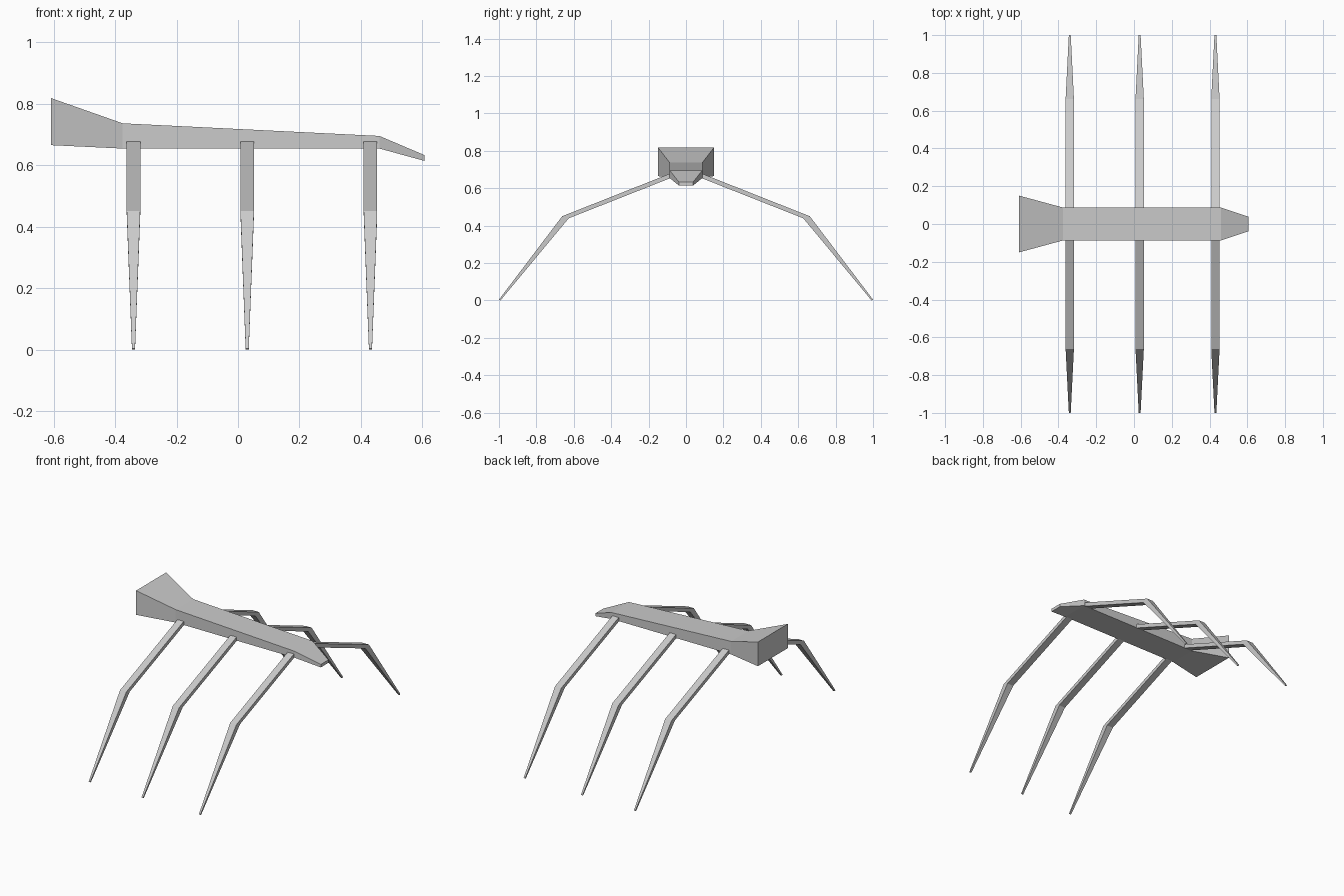
import bpy

if "Cube" in bpy.data.objects:
    bpy.data.objects.remove(bpy.data.objects["Cube"])


def loft(name, rings):
    """Flat-shaded solid through a run of four-cornered rings."""
    verts = [v for ring in rings for v in ring]
    n = len(rings)
    faces = [(3, 2, 1, 0), tuple(range(4 * n - 4, 4 * n))]
    for i in range(n - 1):
        for k in range(4):
            a, b = 4 * i + k, 4 * i + (k + 1) % 4
            faces.append((a, b, b + 4, a + 4))
    mesh = bpy.data.meshes.new(name)
    mesh.from_pydata(verts, [], faces)
    mesh.update()
    obj = bpy.data.objects.new(name, mesh)
    bpy.context.collection.objects.link(obj)
    return obj


# Body: x, half width, bottom z, top z
body = [(-0.608, 0.15, 0.665, 0.818), (-0.375, 0.087, 0.654, 0.736),
        (0.46, 0.087, 0.654, 0.695), (0.606, 0.038, 0.614, 0.633)]
loft("body", [[(x, -w, lo), (x, w, lo), (x, w, hi), (x, -w, hi)]
              for x, w, lo, hi in body])

# Legs: upper (y, z), lower (y, z), half width
leg = [((0.088, 0.677), (0.080, 0.655), 0.022),
       ((0.662, 0.450), (0.627, 0.439), 0.022),
       ((1.0, 0.004), (0.992, 0.0), 0.005)]
for row, x in zip(("rear", "middle", "front"), (-0.34, 0.03, 0.431)):
    for side, s in (("right", -1), ("left", 1)):
        rings = []
        for (uy, uz), (ly, lz), w in leg:
            ring = [(x - s * w, s * ly, lz), (x + s * w, s * ly, lz),
                    (x + s * w, s * uy, uz), (x - s * w, s * uy, uz)]
            rings.append(ring[::-1])
        loft(f"{row}_{side}_leg", rings)
